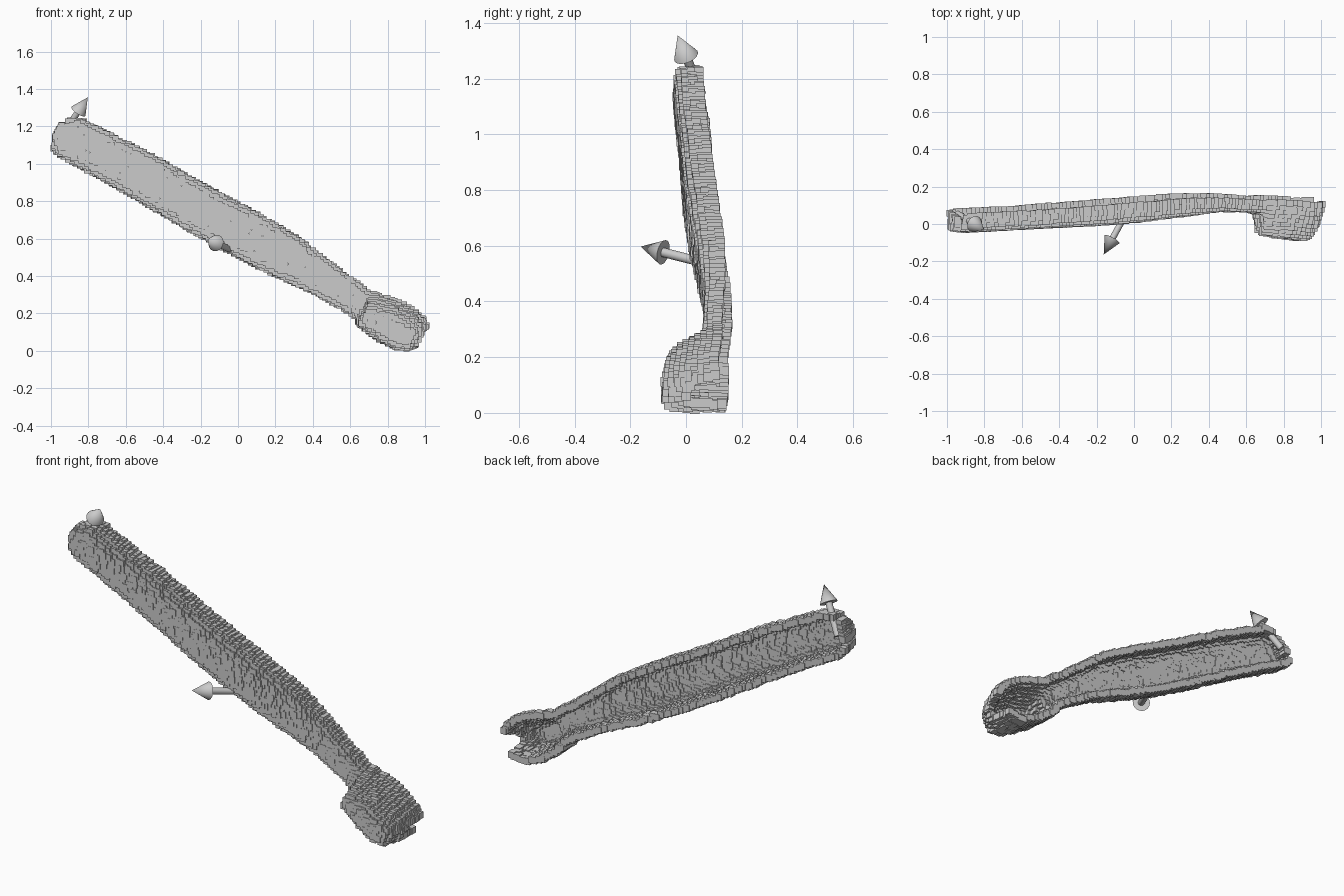
import bpy, bmesh, math, random
from mathutils import Vector, Matrix

if "Cube" in bpy.data.objects:
    bpy.data.objects.remove(bpy.data.objects["Cube"])

random.seed(4)
STEP, CUBE = 0.0235, 0.034
ACROSS = Vector((0.49, 0, 0.87))

# Stations along the handle:
# centre x, centre z, half width, front y, back y, roundness, shoulder drop of the front
STATIONS = [
    (-.960, 1.170, .040, -.020, .036, .60, 0),
    (-.942, 1.158, .083, -.027, .045, .60, 0),
    (-.90, 1.140, .104, -.030, .055, .50, 0),
    (-.60, .985, .110, -.012, .068, .50, 0),
    (-.20, .755, .115, .007, .098, .50, 0),
    (.00, .645, .119, .025, .114, .50, 0),
    (.25, .510, .110, .057, .134, .50, 0),
    (.45, .390, .083, .082, .136, .55, 0),
    (.62, .280, .070, .078, .124, .60, 0),
    (.68, .235, .078, .065, .124, .60, .03),
    (.705, .215, .090, -.045, .124, .45, .075),
    (.81, .160, .108, -.064, .124, .45, .065),
    (.90, .113, .106, -.074, .112, .45, .070),
    (.94, .095, .090, -.068, .112, .45, .070),
    (.973, .085, .060, .000, .115, .50, .040),
]


def resample(points, step):
    """Even spacing along an open polyline."""
    segs = [(a, b, (b - a).length) for a, b in zip(points, points[1:])]
    total = sum(s[2] for s in segs)
    n = max(2, round(total / step))
    result, i, done = [], 0, 0.0
    for k in range(n + 1):
        d = total * k / n
        while i < len(segs) - 1 and done + segs[i][2] < d:
            done += segs[i][2]
            i += 1
        a, b, seg = segs[i]
        result.append(a.lerp(b, (d - done) / max(seg, 1e-6)))
    return result


def section(st):
    """Channel section: rounded front, open at the back, upper rim slightly shallower."""
    x, z, half, front, back, p, drop = st
    pts = []
    for k in range(41):
        t = math.pi * k / 40
        c, s = math.cos(t), max(math.sin(t), 0)
        u, depth = math.copysign(abs(c) ** p, c), s ** p
        y = back - (back - front) * depth - .012 * u * (1 - depth)
        v = half * u - drop * depth * (.5 + .5 * u)
        pts.append(Vector((x, y, z)) + ACROSS * v)
    return pts


def shell_points():
    pts = []
    for a, b in zip(STATIONS, STATIONS[1:]):
        dist = math.sqrt((b[0]-a[0])**2 + (b[1]-a[1])**2 + (b[3]-a[3])**2)
        n = max(1, round(dist / STEP))
        for k in range(n):
            st = [p + (q - p) * k / n for p, q in zip(a, b)]
            pts += resample(section(st), STEP)
    pts += resample(section(STATIONS[-1]), STEP)
    # Closed wall at the upper end
    edge = section(STATIONS[0])
    for k in range(0, 20, 3):
        pts += resample([edge[k], edge[40 - k]], STEP)
    return pts


def finish(bm, name):
    mesh = bpy.data.meshes.new(name)
    bm.to_mesh(mesh)
    bm.free()
    obj = bpy.data.objects.new(name, mesh)
    bpy.context.collection.objects.link(obj)
    return obj


# Handle shell made of small axis-aligned blocks
bm = bmesh.new()
for p in shell_points():
    jitter = Vector([random.uniform(-j, j) for j in (.005, .002, .005)])
    bmesh.ops.create_cube(bm, size=CUBE, matrix=Matrix.Translation(p + jitter))
finish(bm, "handle_shell")


def arrow(name, start, tip):
    """Round shaft with a cone head."""
    start, tip = Vector(start), Vector(tip)
    axis = tip - start
    length, head = axis.length, 0.095
    frame = Matrix.Translation(start) @ axis.to_track_quat('Z', 'Y').to_matrix().to_4x4()
    bm = bmesh.new()
    for r1, r2, z0, z1 in ((.017, .017, 0, length - head), (.045, 0, length - head, length)):
        bmesh.ops.create_cone(bm, cap_ends=True, segments=24, radius1=r1, radius2=r2,
                              depth=z1 - z0,
                              matrix=frame @ Matrix.Translation((0, 0, (z0 + z1) / 2)))
    bmesh.ops.remove_doubles(bm, verts=bm.verts, dist=1e-5)
    obj = finish(bm, name)
    bpy.context.view_layer.objects.active = obj
    obj.select_set(True)
    bpy.ops.object.shade_smooth_by_angle(angle=math.radians(35))
    obj.select_set(False)


# Direction arrows
arrow("end_arrow", (-.945, .055, 1.145), (-.803, -.03, 1.355))
arrow("side_arrow", (-.04, .06, .54), (-.162, -.163, .597))
